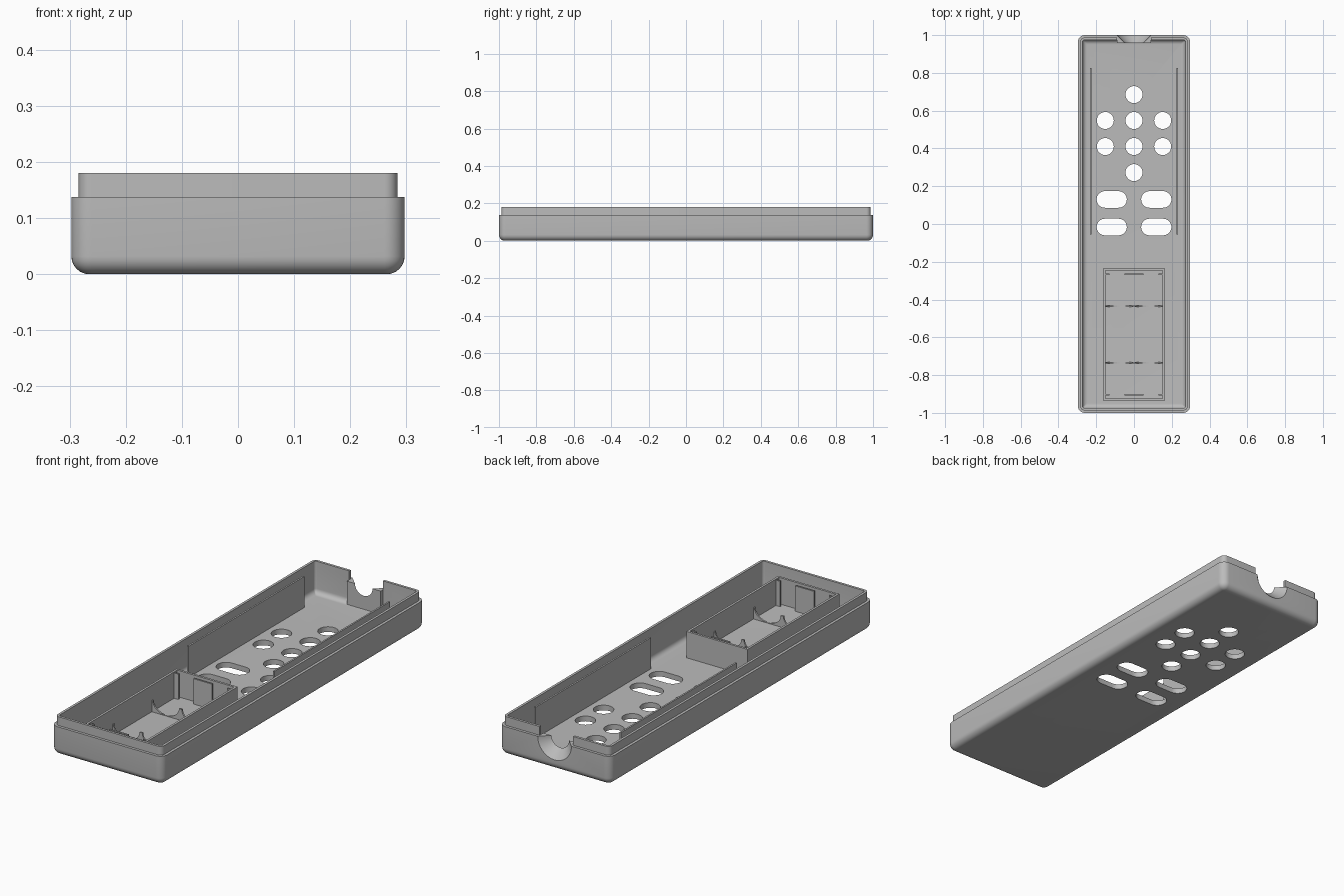
import bpy, bmesh, math
from mathutils import Matrix

if "Cube" in bpy.data.objects:
    bpy.data.objects.remove(bpy.data.objects["Cube"])

grey = bpy.data.materials.new("plain grey plastic")
grey.use_nodes = True
colour = (0.5, 0.5, 0.5, 1)
grey.diffuse_color = colour
grey.node_tree.nodes["Principled BSDF"].inputs["Base Color"].default_value = colour

FLOOR, LEDGE, RIM, BOX_TOP = 0.025, 0.138, 0.18, 0.152


def finish(bm, name):
    bmesh.ops.recalc_face_normals(bm, faces=bm.faces)
    mesh = bpy.data.meshes.new(name)
    bm.to_mesh(mesh)
    bm.free()
    mesh.materials.append(grey)
    ob = bpy.data.objects.new(name, mesh)
    bpy.context.collection.objects.link(ob)
    return ob


def add_box(bm, x0, x1, y0, y1, z0, z1):
    m = Matrix.Translation(((x0 + x1) / 2, (y0 + y1) / 2, (z0 + z1) / 2))
    bmesh.ops.create_cube(bm, size=1, matrix=m @ Matrix.Diagonal((x1 - x0, y1 - y0, z1 - z0, 1)))


def boxes(name, *sizes):
    bm = bmesh.new()
    for s in sizes:
        add_box(bm, *s)
    return finish(bm, name)


def rounded(hx, hy, r, steps=8):
    """Outline of a rounded rectangle."""
    pts = []
    for q, (sx, sy) in enumerate([(1, 1), (-1, 1), (-1, -1), (1, -1)]):
        for i in range(steps + 1):
            a = math.pi / 2 * (q + i / steps)
            pts.append((sx * (hx - r) + r * math.cos(a), sy * (hy - r) + r * math.sin(a)))
    return pts


def prism(bm, outline, z0, z1, dx=0, dy=0):
    vs = [bm.verts.new((x + dx, y + dy, z0)) for x, y in outline]
    face = bm.faces.new(vs)
    top = bmesh.ops.extrude_face_region(bm, geom=[face])["geom"]
    bmesh.ops.translate(bm, vec=(0, 0, z1 - z0), verts=[v for v in top if isinstance(v, bmesh.types.BMVert)])


def activate(ob):
    bpy.ops.object.select_all(action='DESELECT')
    ob.select_set(True)
    bpy.context.view_layer.objects.active = ob


def cut(ob, cutters):
    activate(ob)
    for c in cutters:
        mod = ob.modifiers.new("cut", 'BOOLEAN')
        mod.operation, mod.solver, mod.object = 'DIFFERENCE', 'EXACT', c
        bpy.ops.object.modifier_apply(modifier=mod.name)


# Shell: rounded rectangle rings lofted up the outside, over the rim, down the inside
HX, HY, R = 0.297, 1.0, 0.036
rings = []
for i in range(7):
    a = math.pi / 2 * i / 6
    rings.append((0.032 * (1 - math.sin(a)), 0.032 * (1 - math.cos(a))))
rings += [(0, LEDGE), (0.013, LEDGE), (0.013, RIM), (0.025, RIM)]
for i in range(7):
    a = math.pi / 2 * i / 6
    rings.append((0.025 + 0.024 * (1 - math.cos(a)), FLOOR + 0.024 * (1 - math.sin(a))))
bm = bmesh.new()
loops = [[bm.verts.new((x, y, z)) for x, y in rounded(HX - d, HY - d, max(R - d, 0.006))] for d, z in rings]
n = len(loops[0])
for a, b in zip(loops, loops[1:]):
    for i in range(n):
        bm.faces.new((a[i], a[(i + 1) % n], b[(i + 1) % n], b[i]))
bm.faces.new(loops[0])
bm.faces.new(loops[-1])
shell = finish(bm, "case_shell")

# Button openings
bm = bmesh.new()
rounds = [(0, 0.685), (0, 0.272)] + [(x, y) for x in (-0.152, 0, 0.152) for y in (0.548, 0.41)]
for x, y in rounds:
    prism(bm, rounded(0.045, 0.045, 0.0449), -0.05, 0.08, x, y)
for x in (-0.118, 0.118):
    for y in (0.13, -0.016):
        prism(bm, rounded(0.08, 0.044, 0.0439), -0.05, 0.08, x, y)
button_cutter = finish(bm, "button_cutter")

# Emitter notch: gap in the rim above a flared half-round channel
gap_cutter = boxes("rim_gap_cutter", (-0.09, 0.09, 0.93, 1.05, LEDGE - 0.0005, 0.3))
bm = bmesh.new()
bmesh.ops.create_cone(bm, cap_ends=True, segments=48, radius1=0.105, radius2=0.03, depth=0.075,
                      matrix=Matrix.Translation((0, 0.9775, LEDGE)) @ Matrix.Rotation(math.pi / 2, 4, 'X'))
flare_cutter = finish(bm, "flare_cutter")
block = boxes("emitter_block", (-0.09, 0.09, 0.957, 0.98, 0.015, LEDGE - 0.0005))

cut(shell, [button_cutter, gap_cutter, flare_cutter])
cut(block, [flare_cutter])
for c in (button_cutter, gap_cutter, flare_cutter):
    bpy.data.objects.remove(c)
activate(shell)
bpy.ops.object.shade_smooth_by_angle(angle=math.radians(30))
activate(block)
bpy.ops.object.shade_smooth_by_angle(angle=math.radians(30))

# Long board guides beside the buttons
for side, name in ((1, "left"), (-1, "right")):
    xs = sorted((side * 0.224, side * 0.232))
    boxes(name + "_board_guide", (*xs, -0.055, 0.825, 0.02, 0.175))

# Battery compartment walls
X, Y0, Y1, T = 0.163, -0.935, -0.235, 0.011
boxes("battery_box_walls",
      (-X, -X + T, Y0, Y1, 0.02, BOX_TOP), (X - T, X, Y0, Y1, 0.02, BOX_TOP),
      (-X + T, X - T, Y0, Y0 + T, 0.02, BOX_TOP), (-X + T, X - T, Y1 - T, Y1, 0.02, BOX_TOP))

# Contact holders at both ends: a wide middle plate and two corner tabs
for y, name in ((-0.905, "front"), (-0.265, "back")):
    boxes(name + "_contact_holder",
          *[(a, b, y - 0.004, y + 0.004, 0.02, BOX_TOP - 0.005)
            for a, b in ((-0.05, 0.05), (-0.153, -0.13), (0.13, 0.153))])

# Cradle ribs with two round scoops for the cells
for y, name in ((-0.735, "front"), (-0.435, "back")):
    bm = bmesh.new()
    outline = [(-0.153, 0.02), (-0.153, 0.08)]
    for cx in (-0.077, 0.077):
        for i in range(17):
            a = math.pi * (1 + i / 16)
            outline.append((cx + 0.07 * math.cos(a), 0.08 + 0.053 * math.sin(a)))
    outline += [(0.153, 0.08), (0.153, 0.02)]
    face = bm.faces.new([bm.verts.new((x, y - 0.004, z)) for x, z in outline])
    ext = bmesh.ops.extrude_face_region(bm, geom=[face])["geom"]
    bmesh.ops.translate(bm, vec=(0, 0.008, 0), verts=[v for v in ext if isinstance(v, bmesh.types.BMVert)])
    finish(bm, name + "_cell_cradle")
